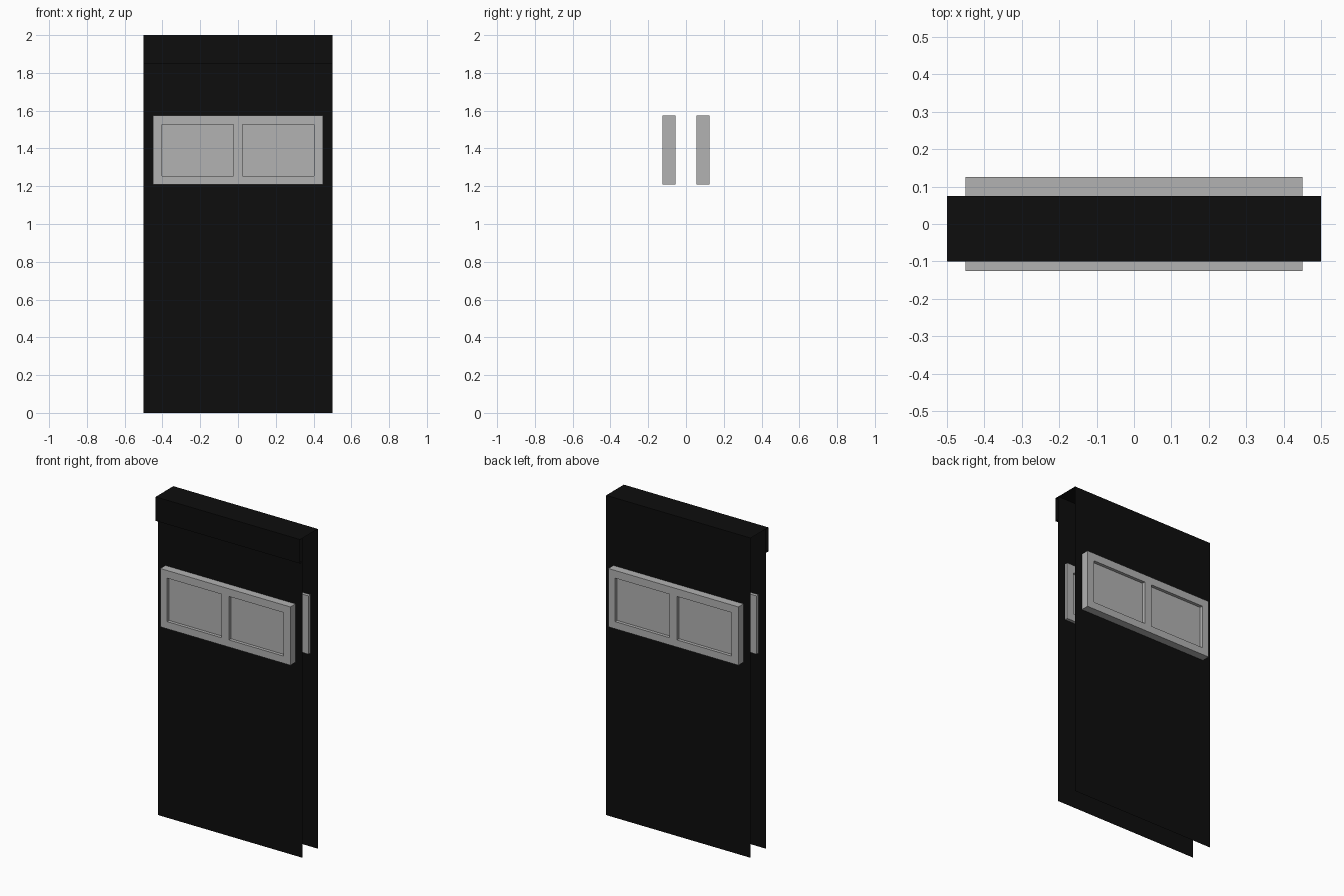
import bpy
import bmesh

cube = bpy.data.objects.get("Cube")
if cube:
    bpy.data.objects.remove(cube, do_unlink=True)


def make_material(name, value):
    mat = bpy.data.materials.new(name)
    mat.use_nodes = True
    colour = (value, value, value, 1)
    mat.diffuse_color = colour
    mat.node_tree.nodes["Principled BSDF"].inputs["Base Color"].default_value = colour
    return mat


black = make_material("black sheet", 0.004)
grey = make_material("light grey frame", 0.445)


def finish(name, bm, mat):
    mesh = bpy.data.meshes.new(name)
    bm.to_mesh(mesh)
    bm.free()
    mesh.materials.append(mat)
    obj = bpy.data.objects.new(name, mesh)
    bpy.context.collection.objects.link(obj)
    return obj


def folded_sheet(name, profile, half_width=0.5):
    """Sweep an open (y, z) profile across x as a thin sheet."""
    bm = bmesh.new()
    rows = [[bm.verts.new((x, y, z)) for x in (-half_width, half_width)]
            for y, z in profile]
    for a, b in zip(rows, rows[1:]):
        bm.faces.new((a[0], a[1], b[1], b[0]))
    finish(name, bm, black)


def window_frame(name, side):
    """Two-pane frame, recessed on both faces, standing through its sheet."""
    xs = (-0.45, -0.403, -0.025, 0.025, 0.403, 0.45)
    zs = (1.21, 1.255, 1.527, 1.575)
    inner, outer, recess = 0.055, 0.125, 0.02
    bm = bmesh.new()

    def quad(*points):
        bm.faces.new([bm.verts.new((x, side * y, z)) for x, y, z in points])

    # Front and rear faces with sunken panes
    for y, floor in ((outer, outer - recess), (inner, inner + recess * 0.75)):
        for i, (x0, x1) in enumerate(zip(xs, xs[1:])):
            for j, (z0, z1) in enumerate(zip(zs, zs[1:])):
                pane = j == 1 and i in (1, 3)
                d = floor if pane else y
                corners = [(x0, z0), (x1, z0), (x1, z1), (x0, z1)]
                quad(*[(x, d, z) for x, z in corners])
                if pane:
                    for (xa, za), (xb, zb) in zip(corners, corners[1:] + corners[:1]):
                        quad((xa, y, za), (xb, y, zb), (xb, d, zb), (xa, d, za))
    # Outer rim
    rim = [(xs[0], zs[0]), (xs[-1], zs[0]), (xs[-1], zs[-1]), (xs[0], zs[-1])]
    for (xa, za), (xb, zb) in zip(rim, rim[1:] + rim[:1]):
        quad((xa, inner, za), (xb, inner, zb), (xb, outer, zb), (xa, outer, za))
    bmesh.ops.remove_doubles(bm, verts=bm.verts, dist=0.0005)
    bmesh.ops.recalc_face_normals(bm, faces=bm.faces)
    finish(name, bm, grey)


# Hanging sheets and the folded top flap
folded_sheet("front_sheet", [(-0.075, 0), (-0.075, 2)])
folded_sheet("back_sheet_and_top_flap",
             [(0.075, 0), (0.075, 2), (-0.1, 2), (-0.1, 1.85), (-0.075, 1.85)])

# Window frames on both sides
window_frame("front_window_frame", -1)
window_frame("back_window_frame", 1)
